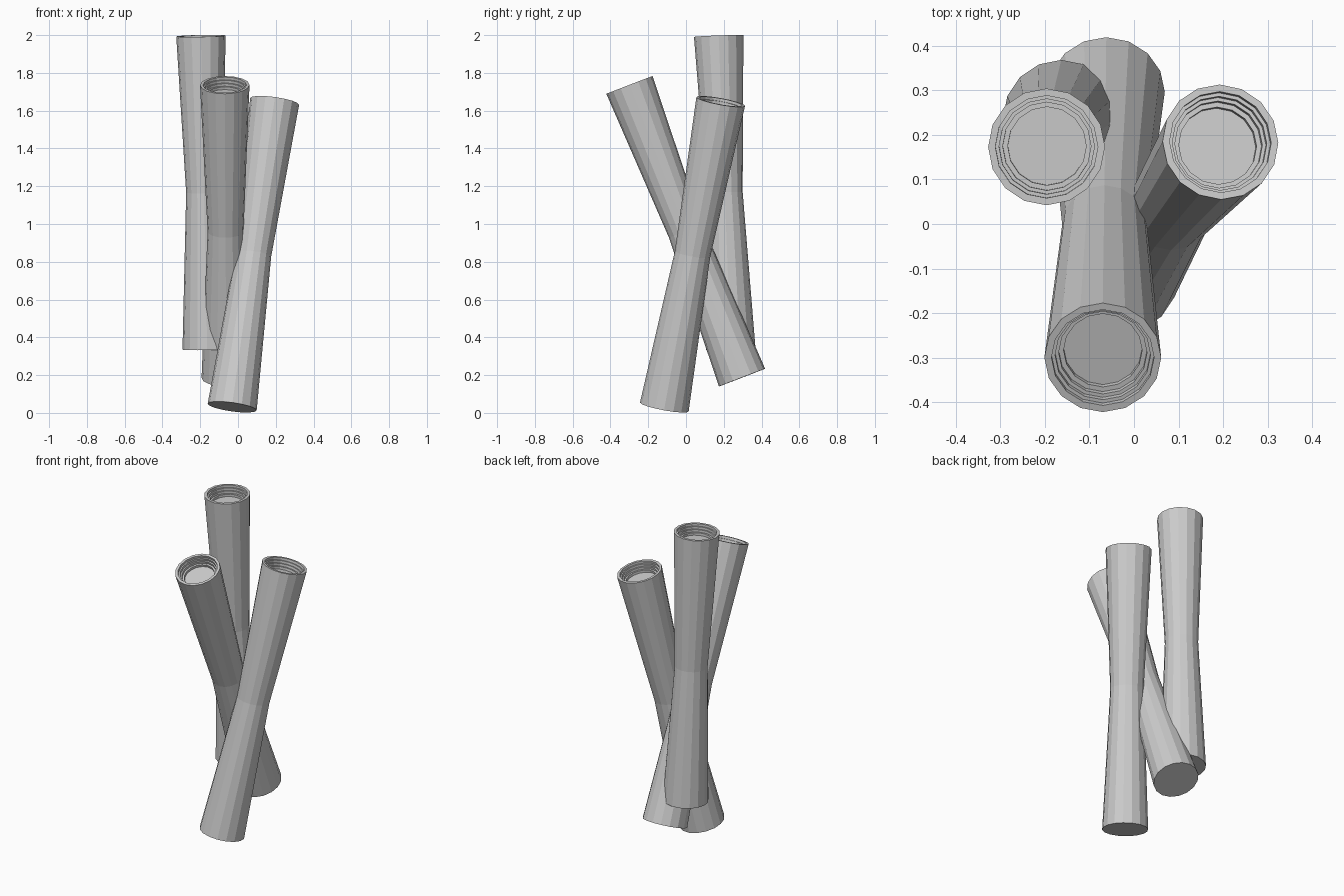
import bpy, bmesh, math
from mathutils import Vector

if "Cube" in bpy.data.objects:
    bpy.data.objects.remove(bpy.data.objects["Cube"])

SIDES = 16
LENGTH = 1.66


def stick_profile():
    # (radius, height) from the bottom cap, over the waist, to the stepped socket
    pts = [(0.131, 0), (0.095, LENGTH / 2), (0.131, LENGTH)]
    z = LENGTH
    for r in (0.115, 0.107, 0.099, 0.088):
        pts += [(r, z), (r, z - 0.015)]
        z -= 0.015
    return pts


def waisted_tube(name, bottom, top):
    bm = bmesh.new()
    rings = []
    for r, z in stick_profile():
        rings.append([bm.verts.new((r * math.cos(2 * math.pi * i / SIDES),
                                    r * math.sin(2 * math.pi * i / SIDES), z))
                      for i in range(SIDES)])
    for a, b in zip(rings, rings[1:]):
        for i in range(SIDES):
            j = (i + 1) % SIDES
            bm.faces.new((a[i], a[j], b[j], b[i]))
    # bottom cap and socket floor
    bm.faces.new(rings[0][::-1])
    bm.faces.new(rings[-1])
    me = bpy.data.meshes.new(name)
    bm.to_mesh(me)
    bm.free()
    ob = bpy.data.objects.new(name, me)
    bpy.context.collection.objects.link(ob)
    # lean the tube along its axis without twisting it
    bottom, top = Vector(bottom), Vector(top)
    ob.rotation_mode = 'QUATERNION'
    ob.rotation_quaternion = Vector((0, 0, 1)).rotation_difference(top - bottom)
    ob.location = (bottom + top) / 2 - (top - bottom).normalized() * LENGTH / 2
    return ob


# three crossing tubes
waisted_tube("back_tube", (-0.163, 0.237, 0.338), (-0.196, 0.173, 1.995))
waisted_tube("middle_tube", (-0.062, 0.296, 0.188), (-0.07, -0.299, 1.735))
waisted_tube("front_tube", (-0.031, -0.115, 0.030), (0.194, 0.184, 1.650))
